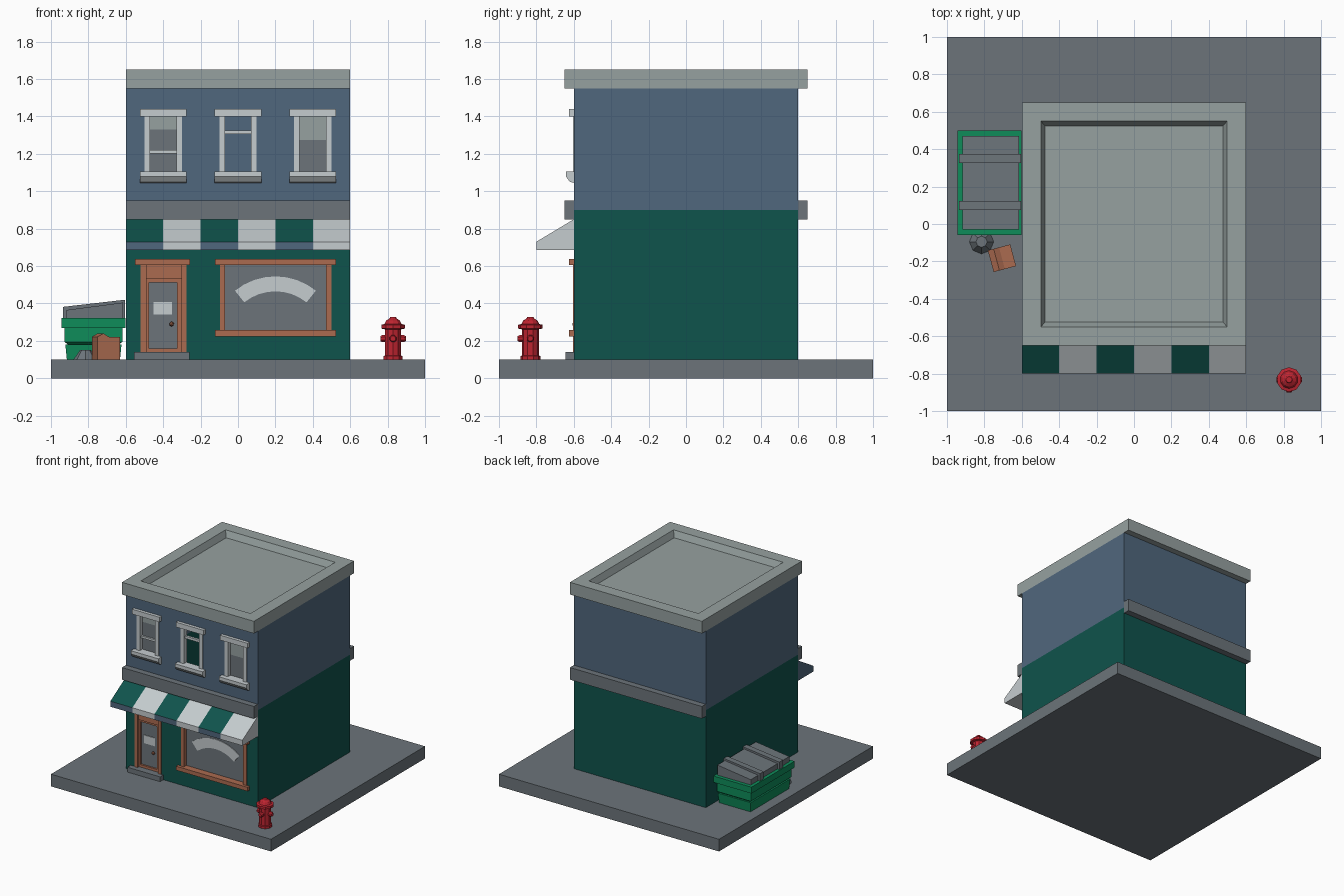
import bpy, bmesh, math
from mathutils import Matrix, Vector

if "Cube" in bpy.data.objects:
    bpy.data.objects.remove(bpy.data.objects["Cube"])


def colour(name, r, g, b):
    lin = [(c / 255 / 12.92) if c < 11 else ((c / 255 + 0.055) / 1.055) ** 2.4 for c in (r, g, b)]
    m = bpy.data.materials.new(name)
    m.diffuse_color = (*lin, 1)
    m.use_nodes = True
    m.node_tree.nodes["Principled BSDF"].inputs["Base Color"].default_value = m.diffuse_color
    return m


GREY = colour("slate grey", 108, 116, 122)
STONE = colour("roof stone", 150, 161, 160)
LIGHT = colour("pale trim", 197, 204, 207)
BLUE = colour("blue wall", 80, 103, 125)
TEAL = colour("dark green wall", 15, 83, 76)
WOOD = colour("brown wood", 171, 107, 80)
GREEN = colour("bright green", 14, 140, 90)
RED = colour("red paint", 190, 36, 48)


def mesh(name, verts, faces, mats, idx=None):
    me = bpy.data.meshes.new(name)
    me.from_pydata(verts, [], faces)
    for m in mats:
        me.materials.append(m)
    if idx:
        for p, i in zip(me.polygons, idx):
            p.material_index = i
    ob = bpy.data.objects.new(name, me)
    bpy.context.collection.objects.link(ob)
    return ob


def from_bm(name, bm, mat):
    bmesh.ops.recalc_face_normals(bm, faces=bm.faces)
    ob = mesh(name, [], [], [mat])
    bm.to_mesh(ob.data)
    bm.free()
    return ob


def box(name, x0, x1, y0, y1, z0, z1, mat):
    bm = bmesh.new()
    bmesh.ops.create_cube(bm, size=1)
    for v in bm.verts:
        v.co = ((x0, x1)[v.co.x > 0], (y0, y1)[v.co.y > 0], (z0, z1)[v.co.z > 0])
    return from_bm(name, bm, mat)


def prism(name, pts, axis, a, b, mat):
    """Extrude a 2D profile along x (points are y,z) or y (points are x,z)."""
    put = (lambda p, t: (t, p[0], p[1])) if axis == "x" else (lambda p, t: (p[0], t, p[1]))
    bm = bmesh.new()
    lo = [bm.verts.new(put(p, a)) for p in pts]
    hi = [bm.verts.new(put(p, b)) for p in pts]
    n = len(pts)
    bm.faces.new(lo)
    bm.faces.new(hi)
    for i in range(n):
        bm.faces.new((lo[i], lo[(i + 1) % n], hi[(i + 1) % n], hi[i]))
    return from_bm(name, bm, mat)


def pane(name, x0, x1, y, z0, z1, mat):
    return mesh(name, [(x0, y, z0), (x1, y, z0), (x1, y, z1), (x0, y, z1)], [(0, 1, 2, 3)], [mat])


def storey(name, z0, z1, holes, mat):
    """Hollow four-sided wall whose front has rectangular openings."""
    w = 0.6
    v = [(x, y, z) for z in (z0, z1) for x, y in ((-w, -w), (w, -w), (w, w), (-w, w))]
    f = [(1, 2, 6, 5), (2, 3, 7, 6), (3, 0, 4, 7)]
    xs = sorted({-w, w} | {x for h in holes for x in h[:2]})
    zs = sorted({z0, z1} | {z for h in holes for z in h[2:]})
    for xa, xb in zip(xs, xs[1:]):
        for za, zb in zip(zs, zs[1:]):
            cx, cz = (xa + xb) / 2, (za + zb) / 2
            if any(h[0] < cx < h[1] and h[2] < cz < h[3] for h in holes):
                continue
            n = len(v)
            v += [(xa, -w, za), (xb, -w, za), (xb, -w, zb), (xa, -w, zb)]
            f.append((n, n + 1, n + 2, n + 3))
    mesh(name, v, f, [mat])


# Ground slab and hollow walls
box("ground_slab", -1, 1, -1, 1, 0, 0.1, GREY)
DOOR = (-0.52, -0.275, 0.14, 0.605)
SHOP = (-0.097, 0.5, 0.257, 0.605)
WIN_X = (-0.4, 0, 0.4)
storey("lower_wall", 0.1, 0.9, [DOOR, SHOP], TEAL)
storey("upper_wall", 0.9, 1.55, [(c - 0.1, c + 0.1, 1.1, 1.4) for c in WIN_X], BLUE)

# Ledges between storeys, front and back
for side, s in (("front", -1), ("back", 1)):
    ya, yb = sorted((s * 0.6, s * 0.65))
    box(side + "_ledge", -0.6, 0.6, ya, yb, 0.85, 0.95, GREY)

# Roof block with a sunken, slope-sided deck
rings = [(0.6, 0.65, 1.55), (0.6, 0.65, 1.65), (0.498, 0.55, 1.65), (0.476, 0.525, 1.6)]
rv = [(sx * x, sy * y, z) for x, y, z in rings for sx, sy in ((-1, -1), (1, -1), (1, 1), (-1, 1))]
rf = [(3, 2, 1, 0), (12, 13, 14, 15)]
for k in range(3):
    for i in range(4):
        j = (i + 1) % 4
        rf.append((4 * k + i, 4 * k + j, 4 * k + 4 + j, 4 * k + 4 + i))
mesh("roof", rv, rf, [STONE])

# Upper windows: lintel, shaped sill, jambs
SILL = [(-0.57, 1.105), (-0.642, 1.105), (-0.642, 1.078), (-0.62, 1.05), (-0.6, 1.045), (-0.57, 1.06)]
for n, c in zip(("left", "middle", "right"), WIN_X):
    box(n + "_window_lintel", c - 0.125, c + 0.125, -0.626, -0.57, 1.4, 1.44, LIGHT)
    prism(n + "_window_sill", SILL, "x", c - 0.125, c + 0.125, LIGHT)
    for s in (-1, 1):
        xa, xb = sorted((c + s * 0.07, c + s * 0.1))
        box(n + "_window_jamb", xa, xb, -0.604, -0.56, 1.1, 1.4, LIGHT)
for n, c, z in (("left", -0.4, 1.33), ("right", 0.4, 1.275)):
    pane(n + "_window_glass", c - 0.07, c + 0.07, -0.57, 1.1, z, GREY)
    pane(n + "_window_blind", c - 0.07, c + 0.07, -0.57, z, 1.4, STONE)
box("left_sash_bar", -0.47, -0.33, -0.585, -0.565, 1.203, 1.22, LIGHT)
box("middle_sash_bar", -0.07, 0.07, -0.585, -0.565, 1.305, 1.325, LIGHT)

# Striped awning: coloured slope, contrasting valance
for i in range(6):
    x0, x1 = -0.6 + 0.2 * i, -0.4 + 0.2 * i
    prof = [(-0.6, 0.85), (-0.8, 0.73), (-0.8, 0.685), (-0.6, 0.685)]
    ob = prism("awning_stripe", prof, "x", x0, x1, LIGHT if i % 2 else TEAL)
    if i % 2 == 0:
        ob.data.materials.append(BLUE)
        for p in ob.data.polygons:
            p.material_index = 0 if p.normal.z > 0.3 else 1

# Door with frame, transom, glass, notice and knob
box("door_step", -0.555, -0.258, -0.643, -0.58, 0.1, 0.14, GREY)
box("door_lintel", -0.55, -0.257, -0.626, -0.56, 0.605, 0.638, WOOD)
box("door_jamb_left", -0.52, -0.49, -0.604, -0.56, 0.14, 0.605, WOOD)
box("door_jamb_right", -0.303, -0.275, -0.604, -0.56, 0.14, 0.605, WOOD)
box("door_transom", -0.49, -0.303, -0.595, -0.56, 0.53, 0.605, WOOD)
for n, a, b, za, zb in (("left_stile", -0.49, -0.477, 0.14, 0.53), ("right_stile", -0.326, -0.303, 0.14, 0.53),
                        ("bottom_rail", -0.477, -0.326, 0.14, 0.16), ("top_rail", -0.477, -0.326, 0.513, 0.53)):
    box("door_" + n, a, b, -0.585, -0.56, za, zb, WOOD)
pane("door_glass", -0.477, -0.326, -0.57, 0.16, 0.513, GREY)
box("door_notice", -0.452, -0.353, -0.576, -0.571, 0.34, 0.407, LIGHT)
bm = bmesh.new()
bmesh.ops.create_icosphere(bm, subdivisions=1, radius=0.014, matrix=Matrix.Translation((-0.355, -0.594, 0.29)))
from_bm("door_knob", bm, WOOD)

# Shop window with frame and arched plate
box("shop_lintel", -0.124, 0.525, -0.626, -0.56, 0.605, 0.637, WOOD)
box("shop_sill", -0.124, 0.525, -0.626, -0.56, 0.224, 0.257, WOOD)
box("shop_jamb_left", -0.097, -0.07, -0.604, -0.56, 0.257, 0.605, WOOD)
box("shop_jamb_right", 0.47, 0.5, -0.604, -0.56, 0.257, 0.605, WOOD)
pane("shop_glass", -0.07, 0.47, -0.57, 0.257, 0.605, GREY)
arc = [math.radians(-39 + 78 * i / 8) for i in range(9)]
ring = [(0.2 + 0.344 * math.sin(a), 0.201 + 0.344 * math.cos(a)) for a in arc]
ring += [(0.2 + 0.264 * math.sin(a), 0.201 + 0.264 * math.cos(a)) for a in reversed(arc)]
prism("arched_plate", ring, "y", -0.576, -0.571, LIGHT)

# Rubbish container: stepped body, rim, sloped lid and straps
bm = bmesh.new()
steps = [(0.142, 0.1), (0.15, 0.18), (0.135, 0.18), (0.155, 0.195), (0.155, 0.27),
         (0.172, 0.27), (0.172, 0.322), (0.145, 0.322)]
loops = []
for w, z in steps:
    loops.append([bm.verts.new((-0.773 + sx * w, 0.22 + sy * (w + 0.108), z))
                  for sx, sy in ((-1, -1), (1, -1), (1, 1), (-1, 1))])
for a, b in zip(loops, loops[1:]):
    for i in range(4):
        bm.faces.new((a[i], a[(i + 1) % 4], b[(i + 1) % 4], b[i]))
bm.faces.new(loops[0])
bm.faces.new(loops[-1])
from_bm("container_body", bm, GREEN)
prism("container_lid", [(-0.918, 0.322), (-0.615, 0.322), (-0.615, 0.405), (-0.918, 0.365)], "y", -0.03, 0.47, GREY)
for y in (0.1, 0.35):
    prism("lid_strap", [(-0.935, 0.322), (-0.605, 0.322), (-0.605, 0.42), (-0.935, 0.382)],
          "y", y - 0.024, y + 0.024, GREY)

# Rubbish bag leaning on the container
bm = bmesh.new()
bmesh.ops.create_cone(bm, cap_ends=True, segments=8, radius1=0.065, radius2=0.03, depth=0.05,
                      matrix=Matrix.Translation((-0.815, -0.095, 0.125)))
from_bm("rubbish_bag", bm, GREY)

# Cardboard carton with one raised flap
carton = box("carton", -0.062, 0.062, -0.06, 0.06, 0, 0.122, WOOD)
flap = prism("carton_flap", [(-0.062, 0.122), (0.0, 0.122), (-0.03, 0.14)], "y", -0.06, 0.06, WOOD)
for ob in (carton, flap):
    ob.matrix_world = Matrix.Translation((-0.706, -0.183, 0.1)) @ Matrix.Rotation(math.radians(15), 4, "Z")


# Fire hydrant: turned body and side outlets
def lathe(name, prof, n, mat, place):
    bm = bmesh.new()
    rows = [[bm.verts.new(place @ Vector((r * math.cos(t), r * math.sin(t), z)))
             for t in (2 * math.pi * (k + 0.5) / n for k in range(n))] for r, z in prof]
    for a, b in zip(rows, rows[1:]):
        for i in range(n):
            bm.faces.new((a[i], a[(i + 1) % n], b[(i + 1) % n], b[i]))
    bm.faces.new(rows[0])
    bm.faces.new(rows[-1])
    return from_bm(name, bm, mat)


spot = Matrix.Translation((0.829, -0.832, 0))
lathe("hydrant_body", [(0.053, 0.1), (0.053, 0.118), (0.046, 0.122), (0.046, 0.262), (0.066, 0.266),
                       (0.066, 0.286), (0.048, 0.29), (0.038, 0.309), (0.02, 0.32), (0.016, 0.328)], 10, RED, spot)
for n, ang in (("left", 180), ("right", 0), ("front", -90)):
    turn = spot @ Matrix.Translation((0, 0, 0.212)) @ Matrix.Rotation(math.radians(ang), 4, "Z") \
        @ Matrix.Rotation(math.pi / 2, 4, "Y")
    lathe("hydrant_outlet_" + n, [(0.02, 0.03), (0.02, 0.058), (0.014, 0.068)], 8, RED, turn)
